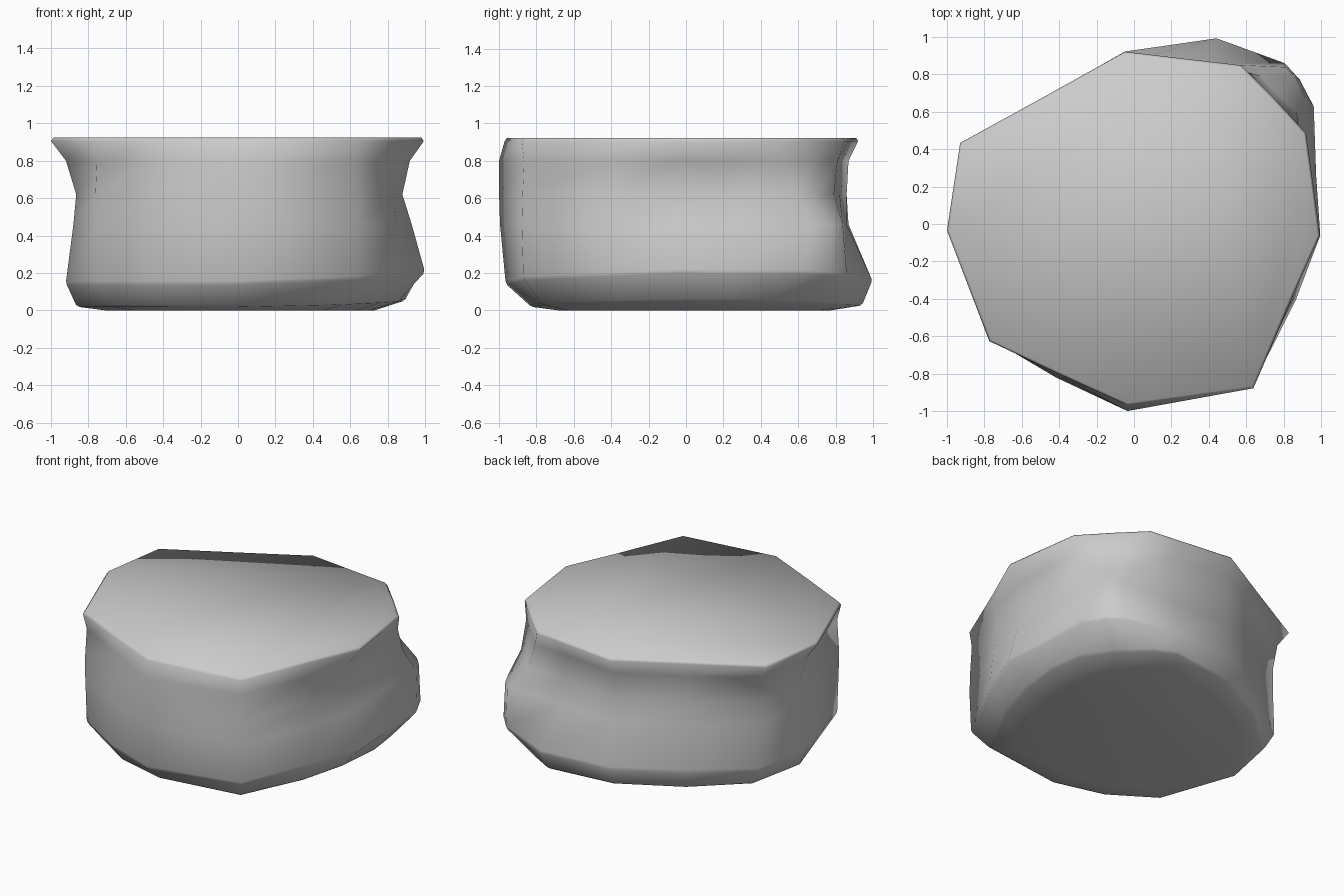
import bpy, bmesh, math

if "Cube" in bpy.data.objects:
    bpy.data.objects.remove(bpy.data.objects["Cube"])

# Fixed ridge angles before and after the three-ridge notch (degrees)
RIGHT = [-3.5, 15]
REST = [66, 93, 125, 155, 182, 219, 243, 268, 306, 335]

# Sections: height, rise toward +x, notch ridge angles, radius on each ridge
SECTIONS = [
    (0.02, 0.04, [29, 43, 57],
     [.86, .92, .98, 1.0, 1.03, 1.03, .88, .80, .86, .86, .87, .83, .83, .95, .85]),
    (0.145, 0.062, [33, 41, 47],
     [1.0, 1.01, 1.148, 1.175, 1.18, 1.09, .925, .83, .93, .92, .97, .92, .965, 1.075, .957]),
    (0.46, 0, [37, 42, 46],
     [.93, .96, 1.14, 1.165, 1.165, .94, .87, .80, .92, .88, .98, .92, .995, 1.085, .935]),
    (0.62, 0, [34.6, 42, 49.5],
     [.88, .905, 1.055, 1.035, 1.04, .90, .86, .785, .92, .865, .98, .91, 1.0, 1.08, .91]),
    (0.80, 0, [31, 42, 53],
     [.92, .935, 1.025, 1.0, 1.015, .90, .87, .79, .95, .92, .97, .895, 1.0, 1.07, .92]),
    (0.905, 0, [28, 42, 56],
     [.995, .985, 1.04, 1.005, 1.023, .952, .922, .832, 1.025, 1.0, .995, .897, .97, 1.085, .931]),
]


def ring(bm, section, scale=1.0, height=None):
    z, rise, notch, radii = section
    verts = []
    for a, r in zip(RIGHT + notch + REST, radii):
        x = r * scale * math.cos(math.radians(a))
        y = r * scale * math.sin(math.radians(a))
        level = z + rise * max(x, 0) ** 2 if height is None else height
        verts.append(bm.verts.new((x, y, level)))
    return verts


# Drum body: rounded base, bulging corner with a notch above, waist and flared rim
bm = bmesh.new()
rings = [ring(bm, SECTIONS[0], 0.82, 0)]
rings += [ring(bm, s) for s in SECTIONS]
rings.append(ring(bm, SECTIONS[-1], 0.987, 0.923))
n = len(rings[0])
for low, high in zip(rings, rings[1:]):
    for i in range(n):
        j = (i + 1) % n
        bm.faces.new((low[i], low[j], high[j], high[i]))
bm.faces.new(rings[0][::-1])
bm.faces.new(rings[-1])
bmesh.ops.recalc_face_normals(bm, faces=bm.faces[:])

# Soften the two base creases
creases = [bm.edges.get((r[i], r[(i + 1) % n])) for r in rings[1:3] for i in range(n)]
bmesh.ops.bevel(bm, geom=creases, offset=0.012, segments=1, affect='EDGES', profile=0.5)

mesh = bpy.data.meshes.new("carved_drum")
bm.to_mesh(mesh)
bm.free()
drum = bpy.data.objects.new("carved_drum", mesh)
bpy.context.collection.objects.link(drum)
bpy.context.view_layer.objects.active = drum
drum.select_set(True)
bpy.ops.object.shade_smooth_by_angle(angle=math.radians(65))
